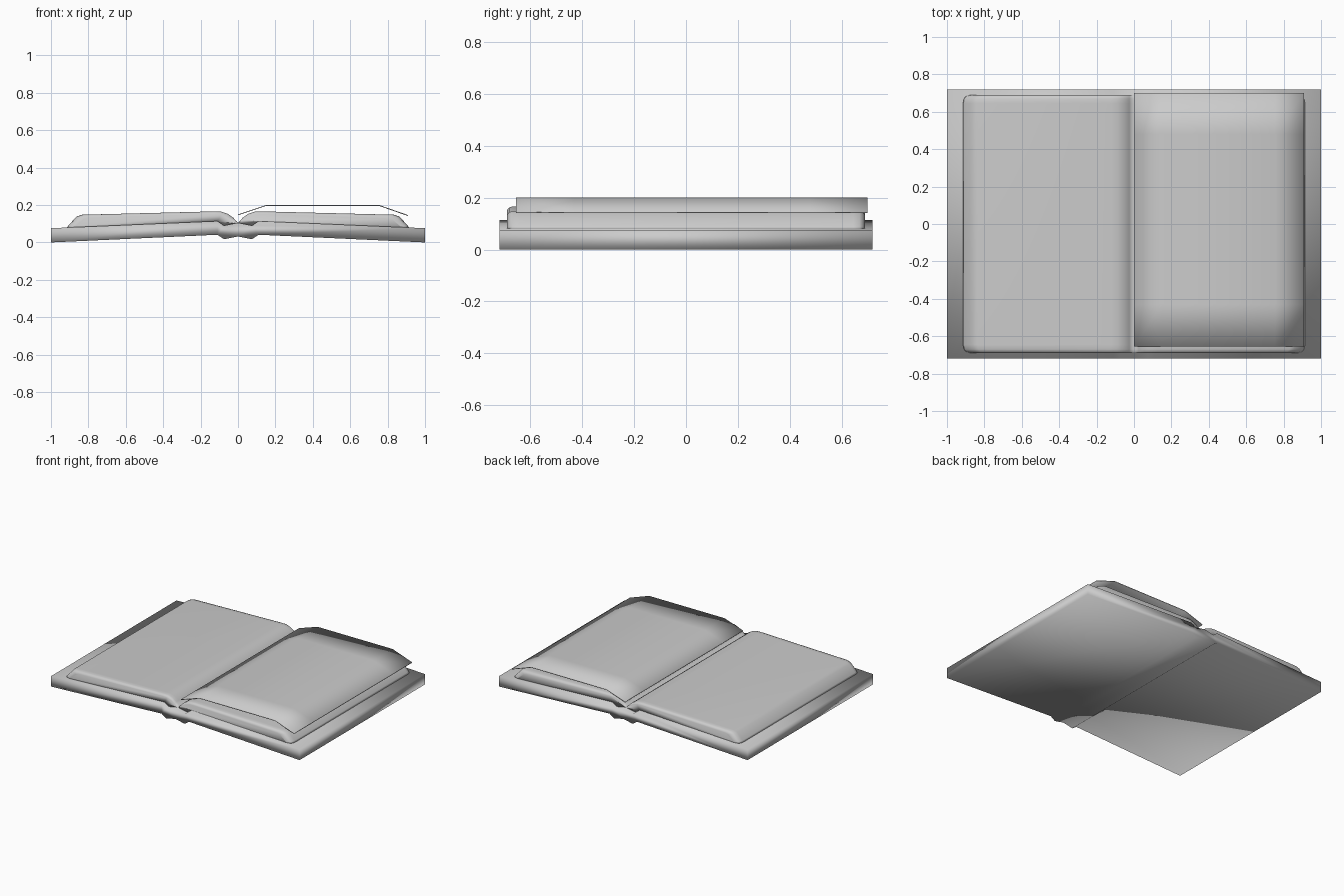
import bpy, bmesh

if "Cube" in bpy.data.objects:
    bpy.data.objects.remove(bpy.data.objects["Cube"])


def loft(name, rings):
    """Join closed rings of points lying along y and cap both ends."""
    bm = bmesh.new()
    rows = [[bm.verts.new(p) for p in ring] for ring in rings]
    n = len(rows[0])
    for a, b in zip(rows, rows[1:]):
        for i in range(n):
            j = (i + 1) % n
            bm.faces.new((a[i], a[j], b[j], b[i]))
    bm.faces.new(rows[0])
    bm.faces.new(rows[-1])
    bmesh.ops.recalc_face_normals(bm, faces=bm.faces)
    mesh = bpy.data.meshes.new(name)
    bm.to_mesh(mesh)
    bm.free()
    mesh.shade_smooth()
    obj = bpy.data.objects.new(name, mesh)
    bpy.context.collection.objects.link(obj)
    return obj


def mirrored(half):
    """Full left-to-right line from a half line starting at x = 0."""
    return [(-x, z) for x, z in reversed(half[1:])] + half


# Cover: two sloping boards with a pinched spine
cover_top = [(0, .105), (.075, .09), (.11, .114), (1, .076)]
cover_bottom = [(0, .032), (.075, .017), (.11, .041), (1, 0)]
cover = mirrored(cover_top) + mirrored(cover_bottom)[::-1]
loft("cover", [[(x, y, z) for x, z in cover] for y in (-.72, .72)])

# Page block: gutter in the middle, slanted outer edges, rounded corners
page_top = [(0, .104), (.025, .132), (.055, .153), (.09, .165), (.125, .166),
            (.835, .148), (.862, .139), (.908, .09), (.915, .079)]
page_bottom = [(0, .1), (.075, .086), (.11, .11), (.9, .077)]
pages = [(x, z, 1) for x, z in mirrored(page_top)]
pages += [(x, z, 0) for x, z in mirrored(page_bottom)[::-1]]


def page_ring(y, side, drop):
    ring = []
    for x, z, top in pages:
        if abs(x) > .5:
            x -= side if x > 0 else -side
        if top and abs(x) > .01:
            z -= drop * min(1, max(0, (z - .08) / .06))
        ring.append((x, y, z))
    return ring


ends = [(.69, .04, .014), (.683, .016, .004), (.67, .005, 0), (.645, 0, 0)]
loft("page_block", [page_ring(-y, s, d) for y, s, d in ends]
     + [page_ring(y, s, d) for y, s, d in reversed(ends)])

# Loose sheet: thin arched page lifted above the right-hand side
sheet = [(0, .15), (.15, .2), (.755, .2), (.91, .146)]
section = sheet + [(x, z - .005) for x, z in reversed(sheet)]
loft("loose_sheet", [[(x, y, z) for x, z in section]
                     for y in (-.655, -.43, .48, .7)])
